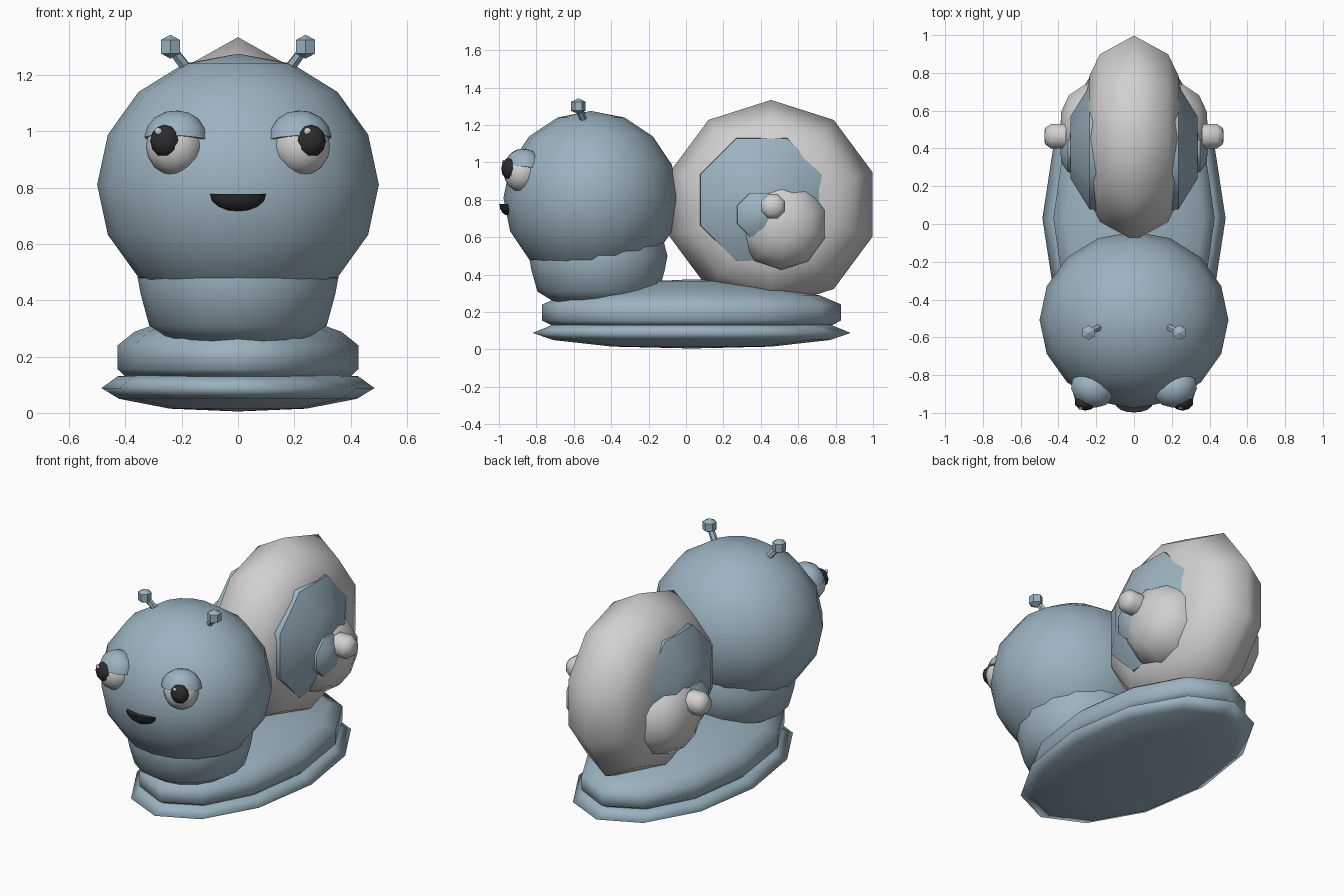
import bpy, bmesh, math
from mathutils import Matrix, Vector

old = bpy.data.objects.get("Cube")
if old:
    bpy.data.objects.remove(old, do_unlink=True)


def material(name, rgb):
    m = bpy.data.materials.new(name)
    m.use_nodes = True
    m.diffuse_color = (*rgb, 1)
    bsdf = m.node_tree.nodes["Principled BSDF"]
    bsdf.inputs["Base Color"].default_value = (*rgb, 1)
    bsdf.inputs["Roughness"].default_value = 0.8
    return m


BLUE = material("dusty_blue", (0.33, 0.45, 0.53))
GREY = material("light_grey", (0.64, 0.635, 0.635))
DARK = material("near_black", (0.025, 0.025, 0.028))


def finish(name, bm, mat, centre, smooth=50):
    bmesh.ops.recalc_face_normals(bm, faces=bm.faces)
    me = bpy.data.meshes.new(name)
    bm.to_mesh(me)
    bm.free()
    me.materials.append(mat)
    ob = bpy.data.objects.new(name, me)
    ob.location = centre
    bpy.context.collection.objects.link(ob)
    if smooth:
        bpy.ops.object.select_all(action='DESELECT')
        ob.select_set(True)
        bpy.context.view_layer.objects.active = ob
        bpy.ops.object.shade_smooth_by_angle(angle=math.radians(smooth))
    return ob


def ball(name, mat, centre, size, segs=16, rings=8, turn=None, cut=None):
    """Ellipsoid; cut removes everything behind a plane normal through its middle."""
    bm = bmesh.new()
    bmesh.ops.create_uvsphere(bm, u_segments=segs, v_segments=rings, radius=1)
    if cut:
        geom = bm.verts[:] + bm.edges[:] + bm.faces[:]
        bmesh.ops.bisect_plane(bm, geom=geom, plane_co=(0, 0, 0), plane_no=cut, clear_inner=True)
        bmesh.ops.holes_fill(bm, edges=[e for e in bm.edges if e.is_boundary])
    bmesh.ops.transform(bm, matrix=Matrix.Diagonal((*size, 1)), verts=bm.verts)
    if turn:
        bmesh.ops.transform(bm, matrix=turn, verts=bm.verts)
    return finish(name, bm, mat, centre)


def lathe(name, mat, profile, segs, centre, scale=(1, 1, 1), side=0, phase=0, smooth=50):
    """Closed turned shape from (radius, height) pairs, around z, or around x if side is set."""
    bm = bmesh.new()
    loops = []
    for r, h in profile:
        loop = []
        for i in range(segs):
            a = math.tau * (i + phase) / segs
            u, v = r * math.sin(a), r * math.cos(a)
            co = (side * h, u, v) if side else (u, v, h)
            loop.append(bm.verts.new([c * s for c, s in zip(co, scale)]))
        loops.append(loop)
    for a, b in zip(loops, loops[1:]):
        for i in range(segs):
            j = (i + 1) % segs
            bm.faces.new((a[i], a[j], b[j], b[i]))
    bm.faces.new(loops[0])
    bm.faces.new(loops[-1])
    bmesh.ops.remove_doubles(bm, verts=bm.verts, dist=0.0005)
    return finish(name, bm, mat, centre, smooth)


# Foot and body
lathe("foot", BLUE, [(0.001, 0.005), (0.5, 0.015), (0.87, 0.05), (1, 0.088), (0.88, 0.13), (0.5, 0.14)],
      12, (0, 0.03, 0), (0.485, 0.85, 1), smooth=150)
lathe("body", BLUE, [(0.8, 0.12), (0.94, 0.13), (1, 0.155), (1, 0.24), (0.86, 0.288),
                     (0.6, 0.328), (0.25, 0.365), (0.001, 0.375)],
      12, (0, 0.03, 0), (0.427, 0.8, 1), smooth=100)

# Neck and head
lathe("neck", BLUE, [(0.15, 0.24), (0.23, 0.255), (0.315, 0.31), (0.345, 0.42), (0.36, 0.5), (0.335, 0.6)],
      16, (0, -0.47, 0), (1, 1.03, 1), smooth=60)
ball("head", BLUE, (0, -0.508, 0.81), (0.5, 0.468, 0.465))

# Shell with its raised side whorls
lathe("shell", GREY, [(0.001, -0.27), (0.2, -0.26), (0.35, -0.235), (0.467, -0.18), (0.57, 0),
                      (0.467, 0.18), (0.35, 0.235), (0.2, 0.26), (0.001, 0.27)],
      10, (0, 0.455, 0.775), (1, 1, 0.98), side=1, smooth=60)
for side, word in ((1, "left"), (-1, "right")):
    lathe(word + "_shell_band", BLUE, [(0.36, 0.17), (0.355, 0.235), (0.18, 0.335), (0.001, 0.34)],
          8, (0, 0.405, 0.8), side=side, phase=0.5)
    lathe(word + "_shell_whorl", GREY, [(0.25, 0.19), (0.24, 0.26), (0.18, 0.345), (0.09, 0.385), (0.001, 0.39)],
          10, (0, 0.51, 0.67), side=side, smooth=60)
    lathe(word + "_shell_inner_band", BLUE, [(0.13, 0.3), (0.125, 0.35), (0.07, 0.385), (0.001, 0.39)],
          8, (0, 0.39, 0.72), side=side, phase=0.5)
    lathe(word + "_shell_tip", GREY, [(0.07, 0.36), (0.07, 0.44), (0.045, 0.472), (0.001, 0.475)],
          8, (0, 0.465, 0.765), side=side, phase=0.5)

    # Eyes with drooping lids
    ball(word + "_eye", GREY, (side * 0.225, -0.88, 0.945), (0.102, 0.095, 0.102), 12, 8)
    ball(word + "_pupil", DARK, (side * 0.257, -0.943, 0.965), (0.058, 0.045, 0.058), 10, 6)
    ball(word + "_eye_glint", GREY, (side * 0.265 - 0.018, -0.976, 1.0), (0.013, 0.007, 0.013), 8, 6)
    tilt = Matrix.Rotation(side * math.radians(25), 4, 'Z') @ Matrix.Rotation(math.radians(-8), 4, 'X')
    ball(word + "_eyelid", BLUE, (side * 0.22, -0.87, 0.972), (0.117, 0.1, 0.102), 12, 8,
         turn=tilt, cut=(0, 0, 1))

    # Feelers
    base, top = Vector((side * 0.18, -0.545, 1.22)), Vector((side * 0.238, -0.575, 1.295))
    bm = bmesh.new()
    bmesh.ops.create_cone(bm, cap_ends=True, segments=6, radius1=0.02, radius2=0.018, depth=(top - base).length)
    aim = (top - base).to_track_quat('Z', 'Y').to_matrix().to_4x4()
    bmesh.ops.transform(bm, matrix=aim, verts=bm.verts)
    finish(word + "_feeler_stalk", bm, BLUE, (base + top) / 2, 0)
    lathe(word + "_feeler_tip", BLUE, [(0.001, -0.042), (0.039, -0.024), (0.039, 0.024), (0.001, 0.042)],
          6, (side * 0.24, -0.575, 1.3), smooth=0)

# Smile
ball("mouth", DARK, (0, -0.948, 0.777), (0.1, 0.05, 0.062), 16, 8, cut=(0, 0, -1))
